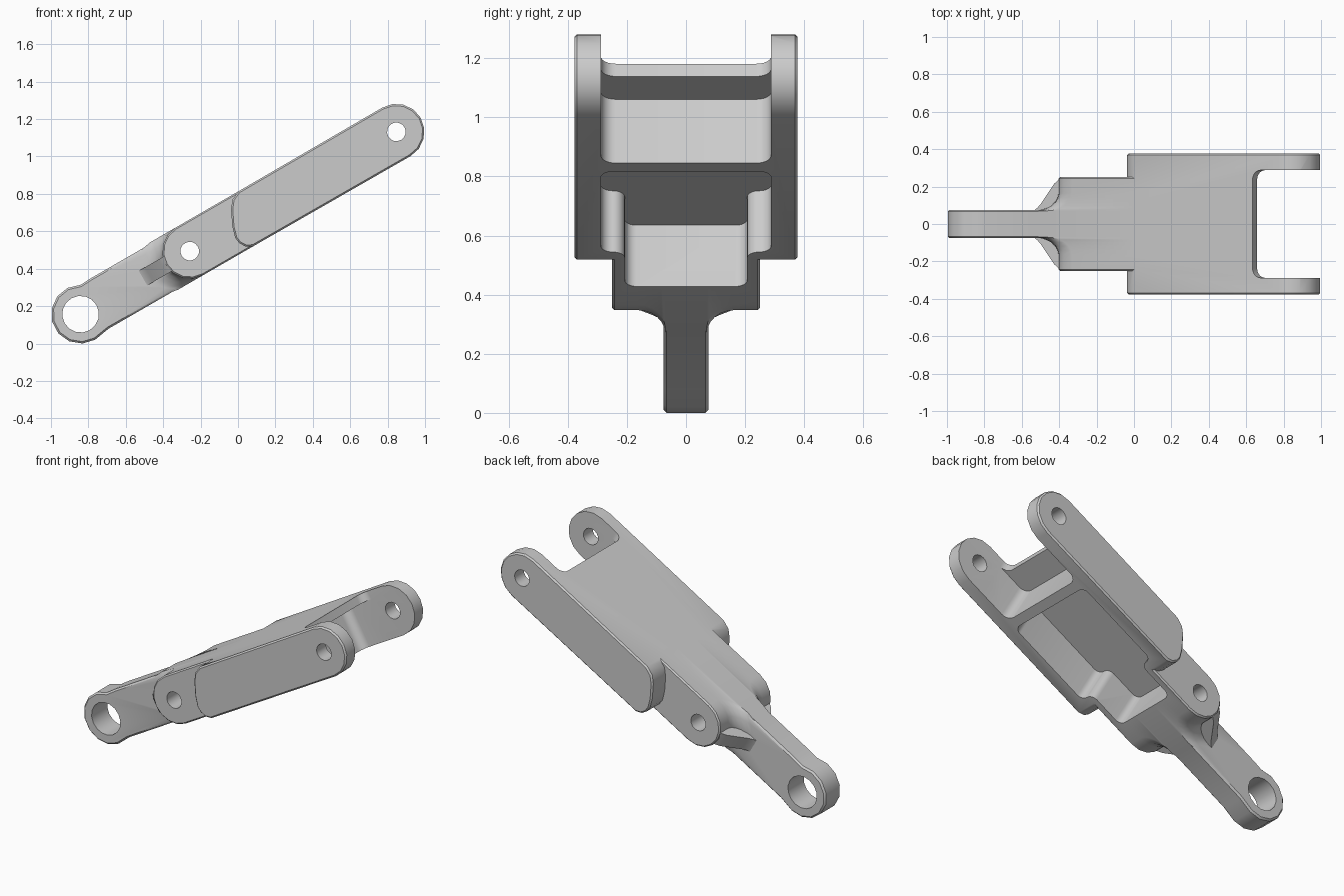
import bpy, bmesh
from math import sin, cos, pi, radians
from mathutils import Matrix

if "Cube" in bpy.data.objects:
    bpy.data.objects.remove(bpy.data.objects["Cube"])

# Built in a local frame: X along the link, Y across, Z through its height; tilted 30 degrees at the end
H = 0.147        # half height of the link
MID, END = 0.674, 1.95   # hole positions along the link (first hole is at 0)


def solid(name, layers, bevel=0.0, bevel_sides=0.0):
    """Skin a stack of equal-count point loops; bevel the cap rims or the side edges."""
    bm = bmesh.new()
    rings = [[bm.verts.new(p) for p in loop] for loop in layers]
    n = len(rings[0])
    caps = [bm.faces.new(rings[0]), bm.faces.new(rings[-1])]
    for a, b in zip(rings, rings[1:]):
        for i in range(n):
            j = (i + 1) % n
            bm.faces.new((a[i], a[j], b[j], b[i]))
    bmesh.ops.recalc_face_normals(bm, faces=bm.faces)
    rim = {e for f in caps for e in f.edges}
    if bevel:
        bmesh.ops.bevel(bm, geom=list(rim), offset=bevel, segments=1, affect='EDGES')
    elif bevel_sides:
        bmesh.ops.bevel(bm, geom=[e for e in bm.edges if e not in rim], offset=bevel_sides,
                        segments=6, profile=0.5, affect='EDGES')
    mesh = bpy.data.meshes.new(name)
    bm.to_mesh(mesh)
    bm.free()
    ob = bpy.data.objects.new(name, mesh)
    bpy.context.collection.objects.link(ob)
    return ob


def across(name, profile, half, **kw):
    """Side profile (x, z) extruded across the link."""
    return solid(name, [[(x, y, z) for x, z in profile] for y in (-half, half)], **kw)


def upward(name, half_plan, z0, z1, **kw):
    """Half plan (x, y), mirrored in y and extruded through the height."""
    plan = half_plan + [(x, -y) for x, y in reversed(half_plan)]
    return solid(name, [[(x, y, z) for x, y in plan] for z in (z0, z1)], **kw)


def arc(cx, r, a0, a1, n):
    return [(cx + r * cos(radians(a0 + (a1 - a0) * i / n)),
             r * sin(radians(a0 + (a1 - a0) * i / n))) for i in range(n + 1)]


def hole(x, r, n):
    return across("hole_cutter", arc(x, r, 0, 360 - 360 / n, n - 1), 0.6)


# Wide fork body with a slanted, rounded rear edge
rear = [(1.06, H), (1.01, 0.125), (0.977, 0.083), (0.937, 0.0), (0.92, -0.06),
        (0.925, -0.095), (0.945, -0.128), (0.98, -H)]
link = across("hinge_link", rear + arc(END, 0.15, -90, 90, 8), 0.378, bevel=0.009)

# Middle block, its round end flaring smoothly into the tongue
flare = [(0.25, 0.0)] + [(0.165 - 0.095 * sin(t * pi / 12), 0.16 * (1 - cos(t * pi / 12)))
                         for t in range(7)]
layers = flare + [(-y, d) for y, d in reversed(flare)]
mid = solid("middle_block", [[(x - d, y, z) for x, z in arc(MID, H, 90, 270, 8)]
                             + [(1.3, y, -H), (1.3, y, H)] for y, d in layers], bevel=0.008)

# Narrow tongue with the large eye
tongue = across("tongue", arc(0, 0.157, 60, 270, 8)
                + [(0.09, -0.142), (0.8, -0.142), (0.8, 0.139), (0.14, 0.139)], 0.076, bevel=0.01)

# Flat gusset on both sides of the tongue
gusset = upward("gusset", [(0.376, 0.07), (0.40, 0.085), (0.424, 0.11), (0.505, 0.215),
                           (0.54, 0.243), (0.7, 0.243)], -0.045, 0.045)

# Fork slot, recess under the plate, stepped underside pocket and pin holes
cutters = [
    upward("slot_cutter", [(1.79, 0.288), (2.4, 0.288)], -0.5, 0.5, bevel_sides=0.05),
    upward("recess_cutter", [(1.635, 0.288), (2.4, 0.288)], -0.5, 0.1, bevel_sides=0.05),
    upward("pocket_cutter", [(0.797, 0.207), (1.03, 0.207), (1.03, 0.288), (1.577, 0.288)],
           -0.5, 0.092, bevel_sides=0.04),
    hole(0, 0.098, 16), hole(MID, 0.05, 16), hole(END, 0.05, 16)]

bpy.context.view_layer.objects.active = link
for parts, op in (((mid, tongue, gusset), 'UNION'), (cutters, 'DIFFERENCE')):
    for part in parts:
        mod = link.modifiers.new(part.name, 'BOOLEAN')
        mod.operation, mod.solver, mod.object = op, 'EXACT', part
        bpy.ops.object.modifier_apply(modifier=mod.name)
        bpy.data.objects.remove(part)

# Tilt the link, stand it on the ground and centre it
link.data.transform(Matrix.Rotation(radians(-30), 4, 'Y'))
xs = [v.co.x for v in link.data.vertices]
zs = [v.co.z for v in link.data.vertices]
link.data.transform(Matrix.Translation((-(min(xs) + max(xs)) / 2, 0, -min(zs))))
link.select_set(True)
bpy.ops.object.shade_smooth_by_angle(angle=radians(32))
